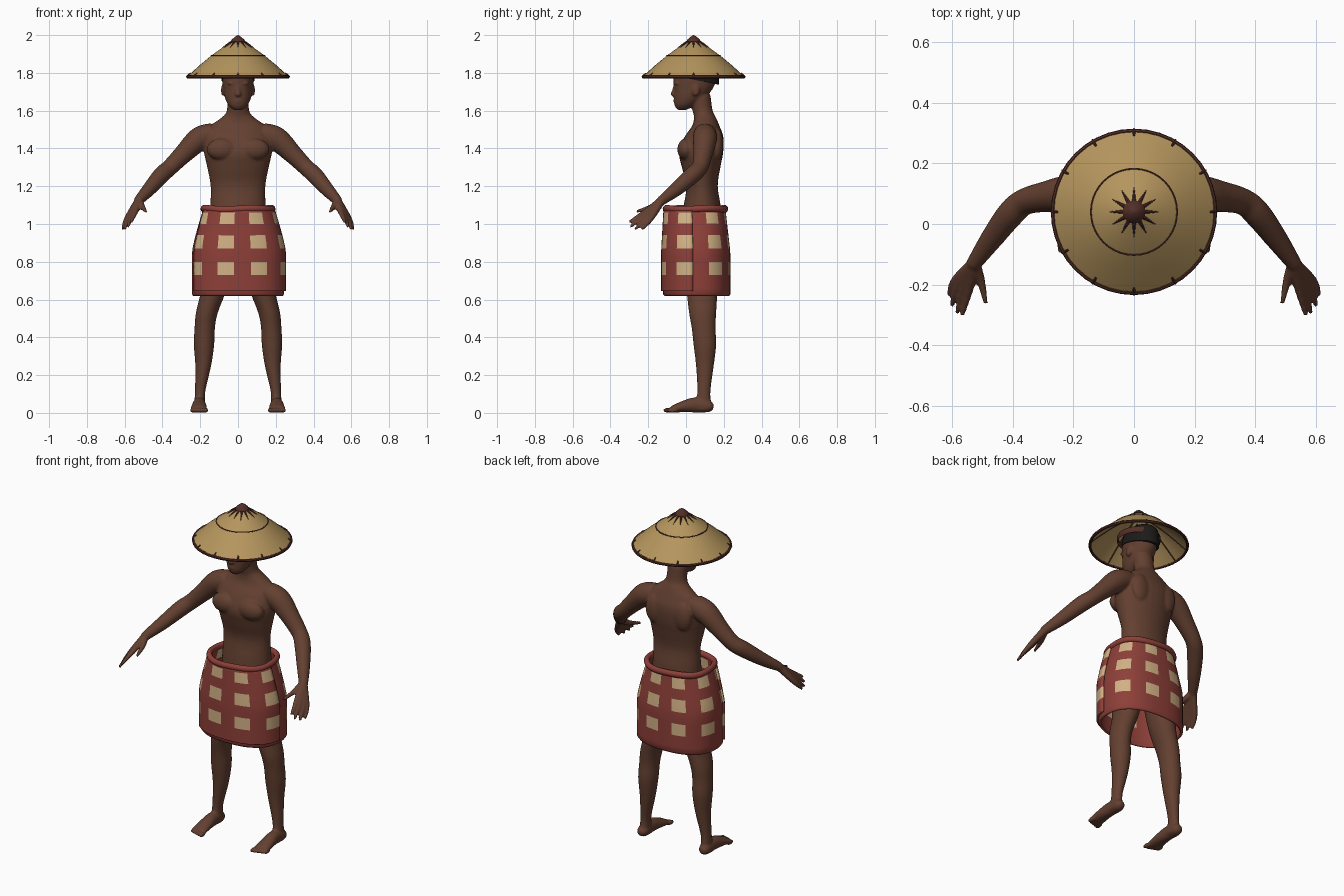
import bpy, bmesh, math
from math import sin, cos, pi, tau
from mathutils import Vector, Matrix

cube = bpy.data.objects.get("Cube")
if cube:
    bpy.data.objects.remove(cube, do_unlink=True)


def material(name, rgb):
    m = bpy.data.materials.new(name)
    m.use_nodes = True
    m.diffuse_color = (*rgb, 1)
    m.node_tree.nodes["Principled BSDF"].inputs["Base Color"].default_value = (*rgb, 1)
    return m


SKIN = material("brown skin", (0.125, 0.051, 0.030))
STRAW = material("straw", (0.46, 0.30, 0.11))
BINDING = material("dark binding", (0.085, 0.028, 0.020))
HAIR = material("black hair", (0.012, 0.011, 0.010))
RED = material("red cloth", (0.27, 0.050, 0.040))
CREAM = material("cream check", (0.64, 0.44, 0.235))


def finish(bm, name, mats, angle=40, normals=True):
    if normals:
        bmesh.ops.recalc_face_normals(bm, faces=bm.faces)
    me = bpy.data.meshes.new(name)
    bm.to_mesh(me)
    bm.free()
    for m in mats:
        me.materials.append(m)
    for p in me.polygons:
        p.use_smooth = True
    me.set_sharp_from_angle(angle=math.radians(angle))
    ob = bpy.data.objects.new(name, me)
    bpy.context.scene.collection.objects.link(ob)
    return ob


def skin(bm, rings, closed=True, wrap=False, cap=True, rule=None):
    """Bridge rows of points; rule(row, column) gives the material slot."""
    rows = [[bm.verts.new(p) for p in r] for r in rings]
    n = len(rows[0])
    for j in range(len(rows) if wrap else len(rows) - 1):
        a, b = rows[j], rows[(j + 1) % len(rows)]
        for i in range(n if closed else n - 1):
            k = (i + 1) % n
            f = bm.faces.new((a[i], a[k], b[k], b[i]))
            if rule:
                f.material_index = rule(j, i)
    if cap and not wrap:
        bm.faces.new(rows[0][::-1])
        bm.faces.new(rows[-1])


def loft(bm, keys, along=False, n=20, steps=4):
    """Elliptical rings (x, y, z, rx, ry), smoothed; along turns them to the path."""
    k = [Vector(q) for q in keys]
    pts = []
    for i in range(len(k) - 1):
        p0, p1, p2, p3 = k[max(i - 1, 0)], k[i], k[i + 1], k[min(i + 2, len(k) - 1)]
        for s in range(steps):
            t = s / steps
            pts.append(p1 + (p2 - p0) * (t / 2) + (p0 * 2 - p1 * 5 + p2 * 4 - p3) * (t * t / 2)
                       + (p1 * 3 - p0 - p2 * 3 + p3) * (t ** 3 / 2))
    pts.append(k[-1])
    rings = []
    for i, p in enumerate(pts):
        rot = Matrix.Identity(3)
        if along:
            d = pts[min(i + 1, len(pts) - 1)] - pts[max(i - 1, 0)]
            rot = Vector(d[:3]).to_track_quat('Z', 'Y').to_matrix()
        rings.append([Vector(p[:3]) + rot @ Vector((p[3] * cos(tau * j / n), p[4] * sin(tau * j / n), 0))
                      for j in range(n)])
    skin(bm, rings)


def blob(bm, centre, size):
    bmesh.ops.create_uvsphere(bm, u_segments=16, v_segments=10, radius=1,
                              matrix=Matrix.Translation(centre) @ Matrix.Diagonal((*size, 1)))


def lathe(bm, profile, cy, n=40, wrap=True):
    skin(bm, [[(r * cos(tau * i / n), cy + r * sin(tau * i / n), z) for i in range(n)]
              for r, z in profile], wrap=wrap)


def hoop(bm, radius, z, rr, rz, cy):
    lathe(bm, [(radius + rr * cos(tau * k / 8), z + rz * sin(tau * k / 8)) for k in range(8)], cy)


# Body: torso, neck and head
bm = bmesh.new()
loft(bm, [(0, .075, .92, .15, .11), (0, .085, 1.08, .147, .10), (0, .085, 1.20, .145, .083),
          (0, .08, 1.30, .163, .102), (0, .08, 1.38, .18, .117), (0, .095, 1.46, .182, .103),
          (0, .105, 1.52, .145, .072), (0, .10, 1.565, .085, .058), (0, .088, 1.60, .059, .053),
          (0, .075, 1.68, .057, .055)], n=32)
loft(bm, [(0, -.022, 1.604, .022, .022), (0, -.005, 1.628, .05, .056), (0, .02, 1.67, .07, .083),
          (0, .04, 1.72, .079, .104), (0, .05, 1.78, .084, .115), (0, .055, 1.84, .073, .10),
          (0, .055, 1.875, .03, .05)], n=28)
blob(bm, (0, -.066, 1.688), (.017, .016, .014))
loft(bm, [(0, -.052, 1.735, .009, .014), (0, -.066, 1.69, .013, .014)])
for z in (1.647, 1.657):
    blob(bm, (0, -.052, z), (.025, .015, .007))

# Paired parts: face, chest, arms, hands, legs and feet
for s in (1, -1):
    blob(bm, (s * .032, -.047, 1.745), (.026, .015, .008))
    blob(bm, (s * .031, -.042, 1.722), (.015, .014, .009))
    blob(bm, (s * .081, .052, 1.708), (.009, .021, .032))
    blob(bm, (s * .085, 0, 1.395), (.082, .046, .058))
    blob(bm, (s * .09, .165, 1.42), (.06, .033, .085))
    loft(bm, [(s * x, y, z, r, r) for x, y, z, r in (
        (.13, .1, 1.475, .06), (.205, .1, 1.45, .064), (.29, .09, 1.37, .051),
        (.36, .073, 1.30, .044), (.405, .035, 1.26, .045), (.47, -.05, 1.185, .037),
        (.53, -.135, 1.12, .025))], along=True)
    for base, tip in (((.505, -.185, 1.09), (.488, -.262, 1.066)),
                      ((.543, -.215, 1.065), (.566, -.30, 1.01)),
                      ((.561, -.213, 1.05), (.583, -.295, .985)),
                      ((.578, -.203, 1.035), (.60, -.27, .972)),
                      ((.59, -.188, 1.025), (.61, -.235, .972))):
        loft(bm, [(s * .527, -.13, 1.123, .022, .022), (s * base[0], *base[1:], .015, .015),
                  (s * tip[0], *tip[1:], .008, .008)], along=True, n=12)
    loft(bm, [(s * x, y, z, rx, ry) for x, y, z, rx, ry in (
        (.205, .09, .015, .033, .045), (.203, .092, .06, .028, .04), (.2, .095, .12, .028, .035),
        (.184, .1, .25, .042, .047), (.18, .1, .36, .054, .06), (.176, .093, .45, .054, .063),
        (.165, .088, .53, .058, .072), (.13, .085, .65, .068, .083), (.118, .085, .8, .088, .1),
        (.10, .085, .97, .09, .1))], n=24)
    loft(bm, [(s * .204, .145, .03, .015, .015), (s * .205, .12, .034, .032, .031),
              (s * .205, .05, .042, .034, .04), (s * .206, -.01, .034, .04, .031),
              (s * .207, -.075, .019, .045, .018)], along=True)
    for k in range(5):
        blob(bm, (s * (.17 + .0185 * k), -.096 + .006 * k, .014), (.012 - .0008 * k, .027, .0135))
body = finish(bm, "body", [SKIN], 180)
remesh = body.modifiers.new("blend", 'REMESH')
remesh.mode = 'VOXEL'
remesh.voxel_size = .0065
remesh.use_smooth_shade = True
relax = body.modifiers.new("relax", 'SMOOTH')
relax.factor = .5
relax.iterations = 4

# Hair, with a hairline that drops towards the back
bm = bmesh.new()
loft(bm, [(0, .055, 1.762, .088, .119), (0, .055, 1.80, .088, .119), (0, .058, 1.845, .076, .105),
          (0, .058, 1.882, .03, .05)], n=28)
for v in bm.verts:
    if v.co.z < 1.8:
        v.co.z -= .2 * (v.co.y - .05)
finish(bm, "hair", [HAIR])

# Hat: straw cone, bindings, rays, ribs, head band and knob
HY = .04
bm = bmesh.new()
lathe(bm, [(.268, 1.782), (.2, 1.843), (.142, 1.891), (.08, 1.936), (.02, 1.972),
           (.02, 1.960), (.08, 1.924), (.142, 1.879), (.2, 1.831), (.262, 1.776)], HY)
finish(bm, "hat_cone", [STRAW])

bm = bmesh.new()
hoop(bm, .266, 1.779, .008, .009, HY)
hoop(bm, .142, 1.891, .003, .003, HY)
hoop(bm, .115, 1.815, .005, .018, HY)
for k in range(12):
    c, s = cos(tau * k / 12), sin(tau * k / 12)

    def strip(path):
        loft(bm, [(r * c, HY + r * s, z, w, w) for r, z, w in path], along=True, n=8)

    strip([(.025, 1.968, .007), (.05, 1.955, .005), (.082, 1.935, .001)])
    strip([(.25, 1.799, .003), (.264, 1.787, .005), (.274, 1.777, .003)])
    if k % 3 != 1:
        strip([(.05, 1.941, .004), (.142, 1.878, .004), (.2, 1.830, .004), (.258, 1.779, .004)])
finish(bm, "hat_bindings", [BINDING])

bm = bmesh.new()
lathe(bm, [(.03, 1.958), (.038, 1.966), (.033, 1.976), (.018, 1.990), (.002, 2.0)], HY, 20, wrap=False)
finish(bm, "hat_knob", [BINDING])


# Wrapped cloth: rounded-box outline, evenly spaced columns
COLS = 64


def outline(z, grow=0.0):
    t = max(0, (z - .85) / .235)
    a, b, cy = .238 - .062 * t ** 1.2 + grow, .172 - .02 * t + grow, .057 - .007 * t
    pts = []
    for i in range(721):
        u = tau * i / 720 - pi / 2
        c, s = cos(u), sin(u)
        pts.append(Vector((math.copysign(abs(c) ** .83, c) * a, cy + math.copysign(abs(s) ** .83, s) * b, z)))
    run = [0]
    for p, q in zip(pts, pts[1:]):
        run.append(run[-1] + (q - p).length)
    ring, k = [], 0
    for i in range(COLS):
        while run[k] < run[-1] * i / COLS - 1e-6:
            k += 1
        ring.append(pts[k])
    return ring


LEVELS = [.622, .63, .66, .695, .73, .765, .80, .835, .87, .905, .94, .97, 1.0, 1.03, 1.06, 1.085]


def check(row, col):
    mid = (LEVELS[row] + LEVELS[row + 1]) / 2
    in_row = any(abs(mid - c) < .036 for c in (.765, .905, 1.03))
    return int(in_row and (col - 3) % 8 < 4)


def thicken(ob):
    m = ob.modifiers.new("thickness", 'SOLIDIFY')
    m.thickness = .012
    m.offset = 0


bm = bmesh.new()
skin(bm, [outline(z, -.006 if z < .625 else 0) for z in LEVELS], cap=False, rule=check)
thicken(finish(bm, "wrap_skirt", [RED, CREAM]))

# Overlapping front panel, matching the checks beneath
FIRST, LAST = -12, 15
bm = bmesh.new()
rows = []
for z in LEVELS:
    ring = outline(max(z, .645 + (z - .62) * .3), .011)
    rows.append([ring[i % COLS] for i in range(FIRST, LAST + 1)])
skin(bm, rows, closed=False, cap=False, rule=lambda j, i: check(j, i + FIRST))
thicken(finish(bm, "front_panel", [RED, CREAM]))

# Rolled waistband
bm = bmesh.new()
rolls = []
for k in range(10):
    ring = outline(1.08, .006 + .015 * cos(tau * k / 10))
    rolls.append([p + Vector((0, 0, .018 * sin(tau * k / 10) + .003 * sin(i * tau / 16)))
                  for i, p in enumerate(ring)])
skin(bm, rolls, wrap=True)
finish(bm, "waist_roll", [RED], 80)
